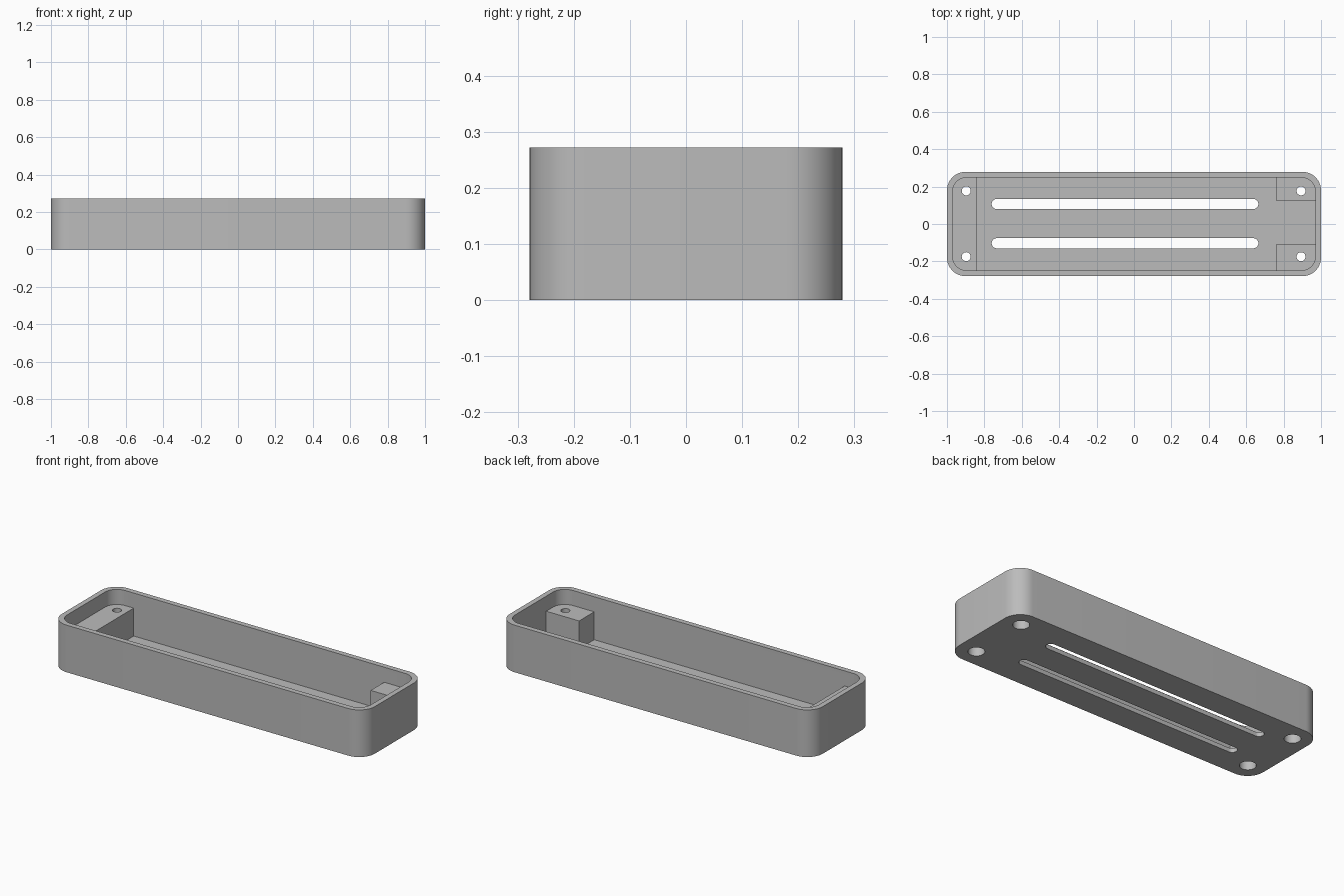
import bpy, bmesh
from math import cos, sin, pi, radians

cube = bpy.data.objects.get("Cube")
if cube:
    bpy.data.objects.remove(cube, do_unlink=True)

grey = bpy.data.materials.new("plain grey")
COLOUR = (0.5, 0.5, 0.5, 1)
grey.use_nodes = True
grey.diffuse_color = COLOUR
shader = next(n for n in grey.node_tree.nodes if n.type == 'BSDF_PRINCIPLED')
shader.inputs["Base Color"].default_value = COLOUR


def rounded(cx, cy, hx, hy, r, seg=12):
    """Outline of a rounded rectangle (a circle or slot when r fills it)."""
    pts = []
    for q, (sx, sy) in enumerate(((1, 1), (-1, 1), (-1, -1), (1, -1))):
        for i in range(seg + 1):
            a = (q + i / seg) * pi / 2
            pts.append((cx + sx * (hx - r) + r * cos(a),
                        cy + sy * (hy - r) + r * sin(a)))
    return pts


def prism(name, outline, z0, z1):
    """Extrude an outline from z0 to z1."""
    bm = bmesh.new()
    face = bm.faces.new([bm.verts.new((x, y, z0)) for x, y in outline])
    top = bmesh.ops.extrude_face_region(bm, geom=[face])["geom"]
    bmesh.ops.translate(bm, vec=(0, 0, z1 - z0),
                        verts=[v for v in top if isinstance(v, bmesh.types.BMVert)])
    bmesh.ops.remove_doubles(bm, verts=bm.verts, dist=1e-5)
    bmesh.ops.recalc_face_normals(bm, faces=bm.faces)
    mesh = bpy.data.meshes.new(name)
    bm.to_mesh(mesh)
    bm.free()
    mesh.materials.append(grey)
    obj = bpy.data.objects.new(name, mesh)
    bpy.context.collection.objects.link(obj)
    return obj


def cut(target, cutter):
    """Subtract a cutter and discard it."""
    mod = target.modifiers.new("cut", 'BOOLEAN')
    mod.operation, mod.solver, mod.object = 'DIFFERENCE', 'EXACT', cutter
    bpy.context.view_layer.objects.active = target
    bpy.ops.object.modifier_apply(modifier=mod.name)
    bpy.data.objects.remove(cutter, do_unlink=True)


HEIGHT, FLOOR, POST = 0.272, 0.024, 0.185
IN_X, IN_Y = 0.97, 0.248

# Outer shell
tray = prism("tray", rounded(0, 0, 1, 0.279, 0.1), 0, HEIGHT)

# Cavity above the mounting blocks
cut(tray, prism("upper_cavity", rounded(0, 0, IN_X, IN_Y, 0.075), POST, HEIGHT + 0.1))

# Lower cavity leaves a full-width block at one end and two corner blocks at the other
lower = [(-0.84, -IN_Y), (0.76, -IN_Y), (0.76, -0.11), (IN_X, -0.11),
         (IN_X, 0.125), (0.76, 0.125), (0.76, IN_Y), (-0.84, IN_Y)]
cut(tray, prism("lower_cavity", lower, FLOOR, POST + 0.04))

# Floor slots
for y in (-0.103, 0.107):
    cut(tray, prism("slot", rounded(-0.048, y, 0.713, 0.027, 0.027), -0.1, 0.1))

# Screw holes with wide recesses underneath
for x in (-0.897, 0.893):
    for y in (-0.175, 0.177):
        cut(tray, prism("screw_hole", rounded(x, y, 0.024, 0.024, 0.024, 8), -0.1, 0.3))
        cut(tray, prism("screw_recess", rounded(x, y, 0.043, 0.043, 0.043, 8), -0.1, 0.125))

bpy.ops.object.select_all(action='DESELECT')
tray.select_set(True)
bpy.context.view_layer.objects.active = tray
bpy.ops.object.shade_smooth_by_angle(angle=radians(30))
